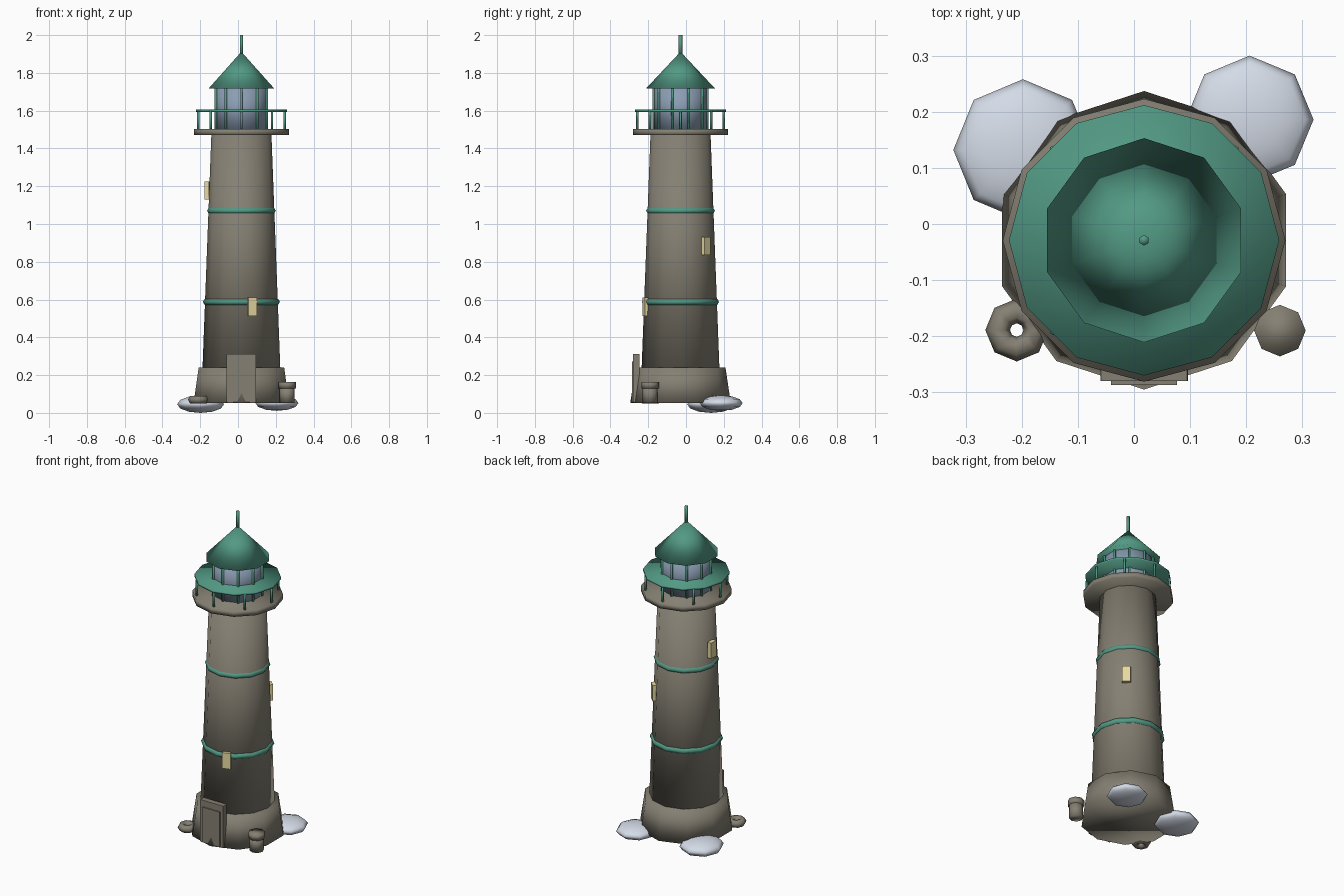
import bpy, math
from mathutils import Matrix, Vector

if "Cube" in bpy.data.objects:
    bpy.data.objects.remove(bpy.data.objects["Cube"])

CX, CY = 0.018, -0.029   # tower axis


def material(name, rgb):
    m = bpy.data.materials.new(name)
    m.diffuse_color = (*rgb, 1)
    m.use_nodes = True
    m.node_tree.nodes["Principled BSDF"].inputs["Base Color"].default_value = m.diffuse_color
    return m


STONE = material("stone", (0.235, 0.215, 0.17))
GREEN = material("green_paint", (0.085, 0.32, 0.23))
ROCK = material("pale_rock", (0.66, 0.71, 0.80))
LIGHT = material("window_yellow", (0.80, 0.69, 0.36))
GLASS = material("lantern_glass", (0.26, 0.34, 0.45))


def finish(name, mat, smooth=True):
    o = bpy.context.object
    o.name = name
    o.data.materials.append(mat)
    if smooth:
        bpy.ops.object.shade_smooth()
    return o


def frustum(name, mat, n, r1, r2, z1, z2, x=CX, y=CY, turn=0.0):
    """Closed n-sided frustum; first vertex lies on the y axis."""
    bpy.ops.mesh.primitive_cone_add(vertices=n, radius1=r1, radius2=r2, depth=z2 - z1,
                                    location=(x, y, (z1 + z2) / 2), rotation=(0, 0, turn))
    return finish(name, mat)


def torus(name, mat, n, k, major, minor, x, y, z):
    bpy.ops.mesh.primitive_torus_add(major_segments=n, minor_segments=k, major_radius=major,
                                     minor_radius=minor, location=(x, y, z))
    return finish(name, mat)


def box(name, mat, loc, size, turn=0.0):
    bpy.ops.mesh.primitive_cube_add(size=1, location=loc, rotation=(0, 0, turn))
    o = finish(name, mat, False)
    o.scale = size
    return o


# Masonry
frustum("base_plinth", STONE, 10, 0.266, 0.238, 0.053, 0.24)
frustum("tower_shaft", STONE, 12, 0.206, 0.159, 0.235, 1.475)
frustum("gallery_deck", STONE, 12, 0.252, 0.252, 1.47, 1.503)

# Painted bands
torus("lower_band", GREEN, 12, 6, 0.186, 0.018, CX, CY, 0.588)
torus("upper_band", GREEN, 12, 6, 0.164, 0.018, CX, CY, 1.07)

# Gallery railing
frustum("gallery_rail", GREEN, 12, 0.241, 0.241, 1.594, 1.606)
for i in range(8):
    a = i * math.pi / 4
    frustum(f"rail_post_{i}", GREEN, 6, 0.007, 0.007, 1.5, 1.6,
            CX + 0.229 * math.cos(a), CY + 0.229 * math.sin(a))

# Lantern room, roof and finial
frustum("lantern_glass_room", GLASS, 10, 0.138, 0.138, 1.5, 1.725)
for i in range(10):
    a = math.pi / 2 + i * math.pi / 5
    frustum(f"lantern_bar_{i}", GREEN, 6, 0.007, 0.007, 1.5, 1.725,
            CX + 0.142 * math.cos(a), CY + 0.142 * math.sin(a))
frustum("roof_cone", GREEN, 10, 0.182, 0.0, 1.718, 1.912)
frustum("roof_finial", GREEN, 6, 0.0095, 0.0095, 1.89, 2.0)

# Door with frame
frame = box("door_frame", STONE, (CX, -0.263, 0.183), (0.156, 0.034, 0.257))
bev = frame.modifiers.new("soft_edges", "BEVEL")
bev.width, bev.segments = 0.008, 1
box("door_panel", STONE, (CX, -0.2735, 0.165), (0.118, 0.027, 0.215))

# Windows climbing round the shaft: angle, radius, height
for i, (deg, r, z) in enumerate(((-73, 0.192, 0.562), (47, 0.184, 0.883), (176, 0.183, 1.178))):
    a = math.radians(deg)
    box(f"window_{i}", LIGHT, (CX + r * math.cos(a), CY + r * math.sin(a), z),
        (0.024, 0.048, 0.096), a)

# Mooring post and coiled rope beside the door
frustum("mooring_post", STONE, 8, 0.040, 0.040, 0.053, 0.135, 0.26, -0.19)
frustum("mooring_post_cap", STONE, 8, 0.046, 0.046, 0.13, 0.164, 0.26, -0.19)
torus("rope_coil", STONE, 8, 6, 0.034, 0.022, -0.209, -0.189, 0.07)

# Flattened rocks behind the base
for name, loc, size in (("left_rock", (-0.198, 0.132, 0.046), (0.124, 0.126, 0.046)),
                        ("right_rock", (0.206, 0.186, 0.052), (0.114, 0.114, 0.041))):
    bpy.ops.mesh.primitive_uv_sphere_add(segments=8, ring_count=6, radius=1, location=loc)
    finish(name, ROCK).scale = size
